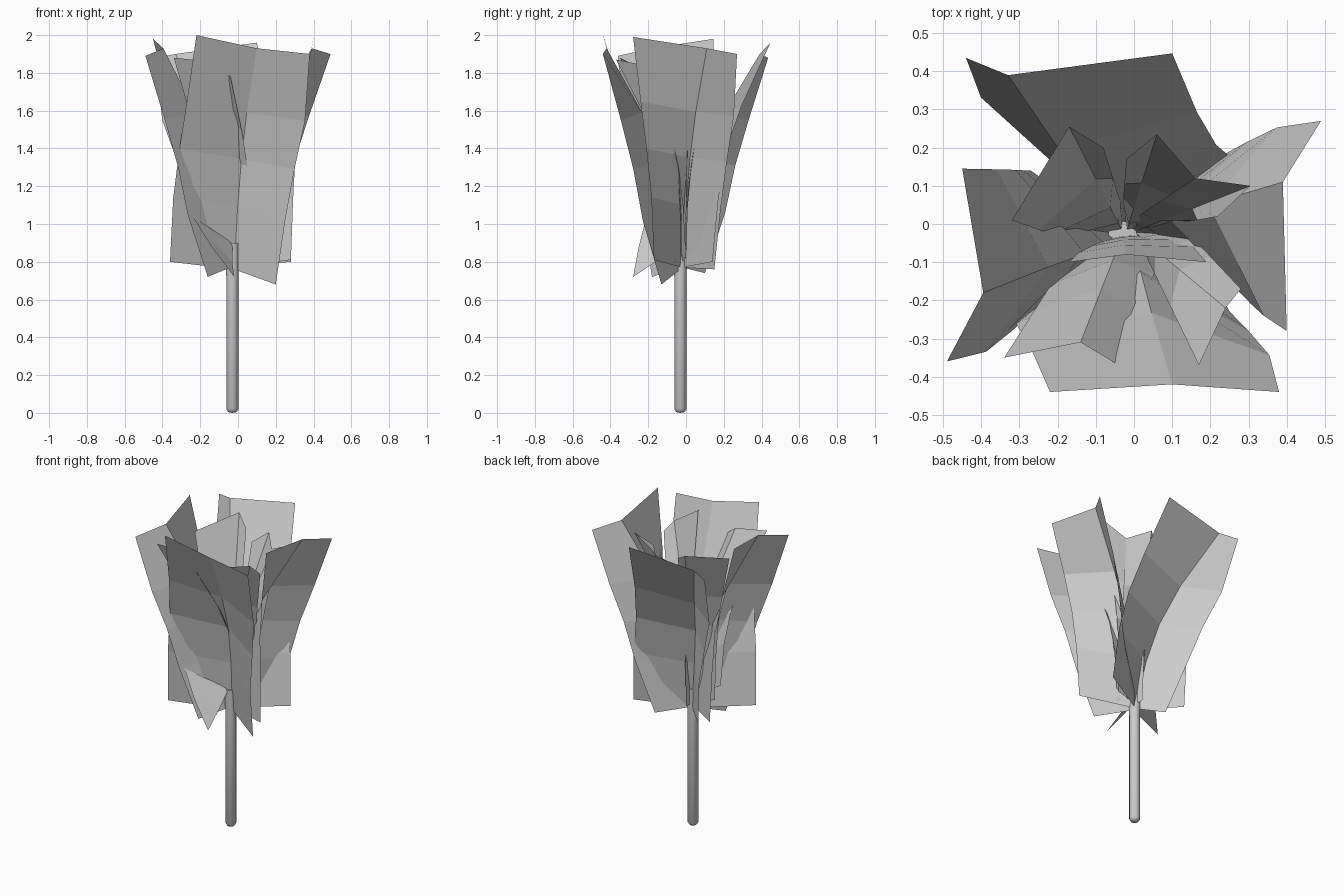
import bpy, bmesh
from mathutils import Vector

AXIS = Vector((-0.03, -0.03, 0))
HEIGHT = (0, 0.28, 0.5, 0.71, 1)
# How far each column (left, crease, right) has moved at each row
OUTER_SIDE = ((0, 0.12, 0.36, 0.64, 1), (0, 0.15, 0.32, 0.55, 1), (0, 0.28, 0.55, 0.86, 1))
OUTER_OUT = ((0, 0.1, 0.22, 0.5, 1), (0, 0.1, 0.25, 0.52, 1), (0, 0.32, 0.48, 0.69, 1))
INNER = ((0, 0.08, 0.23, 0.5, 1),) * 3
STRAIGHT = (HEIGHT,) * 3


def petal(name, bottom, top, fx=INNER, fy=INNER):
    """Creased sheet, two columns wide, between a bottom and a top edge of three points."""
    bm = bmesh.new()
    rows = []
    for k, t in enumerate(HEIGHT):
        rows.append([bm.verts.new([a + (b - a) * f for a, b, f in
                                   zip(lo, hi, (fx[c][k], fy[c][k], t))])
                     for c, (lo, hi) in enumerate(zip(bottom, top))])
    for r0, r1 in zip(rows, rows[1:]):
        for i in range(2):
            bm.faces.new((r0[i], r0[i + 1], r1[i + 1], r1[i]))
    mesh = bpy.data.meshes.new(name)
    bm.to_mesh(mesh)
    bm.free()
    bpy.context.collection.objects.link(bpy.data.objects.new(name, mesh))


def stem(name, profile, sides=16):
    """Round stem spun from radius and height pairs."""
    bm = bmesh.new()
    vs = [bm.verts.new(AXIS + Vector((r, 0, z))) for r, z in profile]
    es = [bm.edges.new(p) for p in zip(vs, vs[1:])]
    bmesh.ops.spin(bm, geom=vs + es, cent=AXIS, axis=(0, 0, 1),
                   angle=6.283185307, steps=sides)
    bmesh.ops.remove_doubles(bm, verts=bm.verts, dist=0.0005)
    bmesh.ops.recalc_face_normals(bm, faces=bm.faces)
    mesh = bpy.data.meshes.new(name)
    bm.to_mesh(mesh)
    bm.free()
    ob = bpy.data.objects.new(name, mesh)
    bpy.context.collection.objects.link(ob)
    bpy.context.view_layer.objects.active = ob
    ob.select_set(True)
    bpy.ops.object.shade_smooth_by_angle(angle=0.9)
    ob.select_set(False)


# Stem with rounded foot, slightly flared at the tip
stem("stem", [(0, 0), (0.022, 0.004), (0.032, 0.02), (0.032, 0.72),
              (0.038, 0.9), (0, 0.9)])

# Four large outer petals, creased in towards the stem
petal("outer_petal_front",
      [(-0.36, -0.21, 0.80), (-0.02, -0.03, 0.76), (0.20, -0.13, 0.68)],
      [(-0.22, -0.44, 2.0), (0.10, -0.42, 1.93), (0.38, -0.44, 1.90)],
      OUTER_SIDE, OUTER_OUT)
petal("outer_petal_right",
      [(0.28, -0.17, 0.81), (-0.02, -0.02, 0.77), (0.12, 0.15, 0.76)],
      [(0.40, -0.28, 1.99), (0.39, 0.11, 1.93), (0.49, 0.27, 1.90)],
      OUTER_OUT, OUTER_SIDE)
petal("outer_petal_back",
      [(0.28, 0.14, 0.80), (-0.03, -0.02, 0.77), (-0.16, 0.10, 0.74)],
      [(0.10, 0.447, 1.96), (-0.33, 0.39, 1.90), (-0.44, 0.435, 1.88)],
      OUTER_SIDE, OUTER_OUT)
petal("outer_petal_left",
      [(-0.27, 0.14, 0.80), (-0.04, -0.03, 0.77), (-0.16, -0.18, 0.72)],
      [(-0.45, 0.145, 1.98), (-0.395, -0.18, 1.93), (-0.49, -0.36, 1.89)],
      OUTER_OUT, OUTER_SIDE)

# Smaller inner petals rising from the stem tip
petal("inner_petal_front_left",
      [(-0.18, -0.10, 0.92), (-0.03, -0.03, 0.85), (0.08, -0.06, 0.80)],
      [(-0.34, -0.35, 1.88), (-0.14, -0.31, 1.86), (-0.04, -0.37, 1.78)])
petal("inner_petal_front_right",
      [(0.02, -0.06, 0.82), (0.0, -0.02, 0.82), (0.12, 0.0, 0.82)],
      [(0.17, -0.37, 1.87), (0.24, -0.22, 1.84), (0.28, -0.17, 1.78)])
petal("inner_petal_back_left",
      [(-0.18, -0.04, 0.85), (-0.03, -0.02, 0.80), (-0.03, 0.04, 0.80)],
      [(-0.32, 0.01, 1.83), (-0.17, 0.255, 1.90), (-0.08, 0.20, 1.84)])
petal("inner_petal_back_right",
      [(-0.03, 0.04, 0.80), (-0.02, -0.02, 0.80), (0.10, 0.0, 0.82)],
      [(-0.02, 0.17, 1.78), (0.06, 0.235, 1.84), (0.16, 0.12, 1.80)])
petal("inner_petal_right",
      [(-0.02, 0.0, 0.80), (0.0, -0.02, 0.80), (0.11, 0.0, 0.85)],
      [(0.16, 0.12, 1.80), (0.305, 0.10, 1.87), (0.22, 0.02, 1.78)])
petal("core_petal",
      [(-0.12, -0.05, 0.85), (-0.03, -0.03, 0.80), (0.12, -0.02, 0.85)],
      [(-0.17, -0.10, 1.6), (-0.02, -0.08, 1.62), (0.19, -0.10, 1.6)])

# Curled leaf at the front of the flower base
petal("base_leaf",
      [(-0.03, -0.05, 0.9), (-0.03, -0.16, 0.80), (-0.02, -0.28, 0.72)],
      [(-0.24, -0.21, 1.04), (-0.19, -0.23, 0.96), (-0.14, -0.25, 0.88)],
      STRAIGHT, STRAIGHT)
